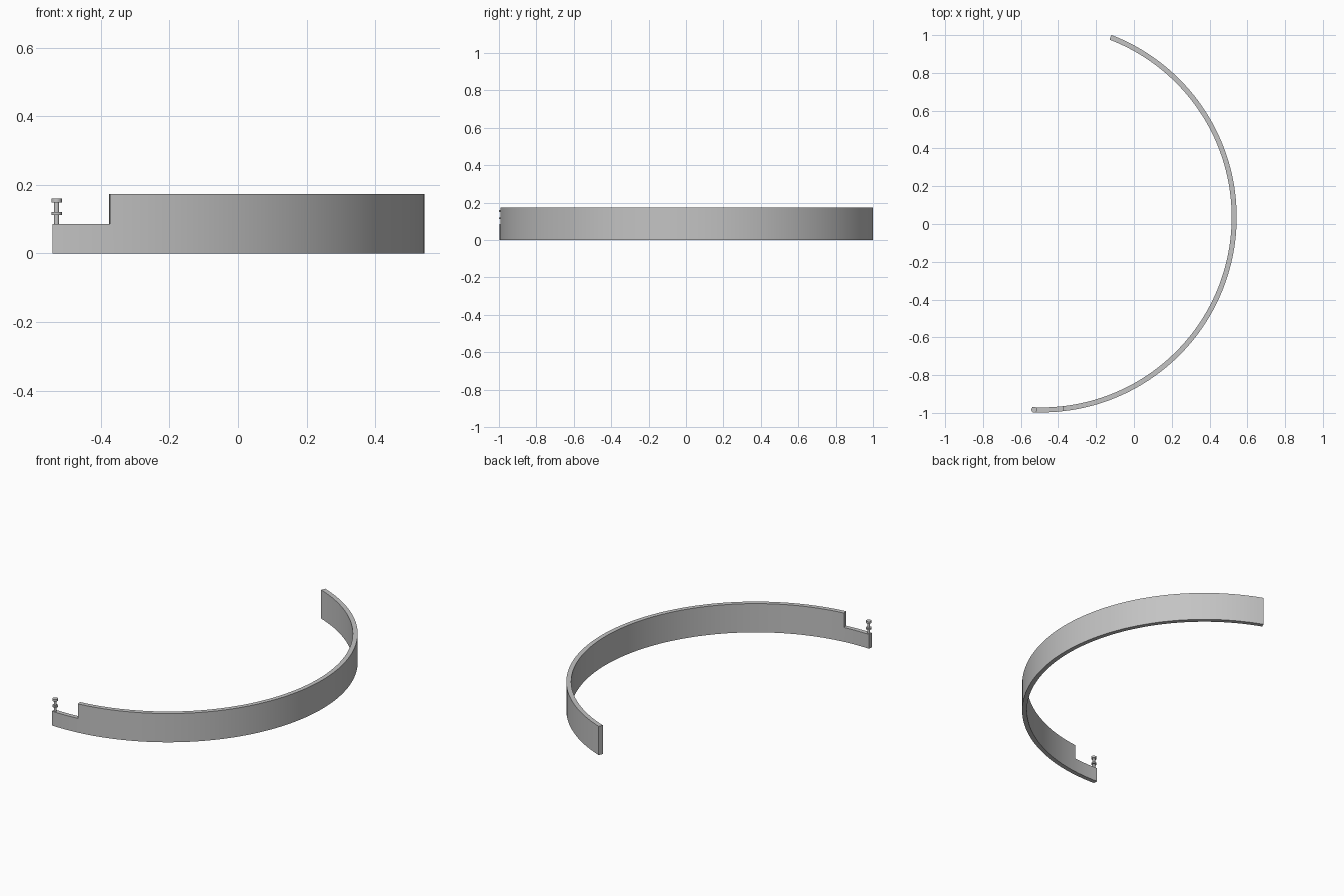
import bpy
import bmesh
from math import cos, sin, radians

cube = bpy.data.objects.get("Cube")
if cube:
    bpy.data.objects.remove(cube)

# Single grey finish
grey = bpy.data.materials.new("plain grey")
grey.use_nodes = True
COLOUR = (0.55, 0.55, 0.55, 1)
grey.diffuse_color = COLOUR
grey.node_tree.nodes["Principled BSDF"].inputs["Base Color"].default_value = COLOUR

CX, CY = -0.49, 0.036
OUTER, INNER = 1.0335, 1.007
MID = (OUTER + INNER) / 2
START, STEP, END = -92.85, -83.5, 69
TONGUE_H, BAND_H = 0.086, 0.173


def finish(bm, name):
    bmesh.ops.recalc_face_normals(bm, faces=bm.faces)
    mesh = bpy.data.meshes.new(name)
    bm.to_mesh(mesh)
    bm.free()
    mesh.materials.append(grey)
    obj = bpy.data.objects.new(name, mesh)
    bpy.context.collection.objects.link(obj)
    bpy.ops.object.select_all(action="DESELECT")
    obj.select_set(True)
    bpy.context.view_layer.objects.active = obj
    bpy.ops.object.shade_smooth_by_angle(angle=radians(30))
    return obj


# Curved band: the lower layer runs the full arc, the upper layer starts at the step
def curved_band():
    bm = bmesh.new()
    tongue_steps, band_steps = 6, 90
    angles = [START + (STEP - START) * i / tongue_steps for i in range(tongue_steps)]
    angles += [STEP + (END - STEP) * i / band_steps for i in range(band_steps + 1)]
    rings = []
    for a in angles:
        c, s = cos(radians(a)), sin(radians(a))
        rings.append([[bm.verts.new((CX + r * c, CY + r * s, z)) for r in (INNER, OUTER)]
                      for z in (0, TONGUE_H, BAND_H)])

    def cap(ring, lo):
        bm.faces.new((*ring[lo], *reversed(ring[lo + 1])))

    for i, (a, b) in enumerate(zip(rings, rings[1:])):
        top = 1 if i < tongue_steps else 2
        for level in (0, top):
            bm.faces.new((*a[level], *reversed(b[level])))
        for level in range(top):
            for side in (0, 1):
                bm.faces.new((a[level][side], b[level][side],
                              b[level + 1][side], a[level + 1][side]))
    cap(rings[0], 0)
    cap(rings[tongue_steps], 1)
    cap(rings[-1], 0)
    cap(rings[-1], 1)
    bmesh.ops.delete(bm, geom=[v for v in bm.verts if not v.link_faces], context="VERTS")
    return finish(bm, "curved_band")


# Flanged pin: a stepped profile turned around its own axis
def flanged_pin():
    bm = bmesh.new()
    stem, flange = 0.0075, 0.0155
    profile = [(stem, TONGUE_H - 0.002), (stem, 0.112), (flange, 0.112), (flange, 0.121),
               (stem, 0.121), (stem, 0.149), (flange, 0.149), (flange, 0.161)]
    sides = 24
    px = -0.529
    py = CY - (MID ** 2 - (px - CX) ** 2) ** 0.5
    loops = [[bm.verts.new((px + r * cos(radians(360 * k / sides)),
                            py + r * sin(radians(360 * k / sides)), z))
              for k in range(sides)] for r, z in profile]
    for a, b in zip(loops, loops[1:]):
        for k in range(sides):
            n = (k + 1) % sides
            bm.faces.new((a[k], a[n], b[n], b[k]))
    bm.faces.new(loops[0])
    bm.faces.new(loops[-1])
    return finish(bm, "flanged_pin")


curved_band()
flanged_pin()
